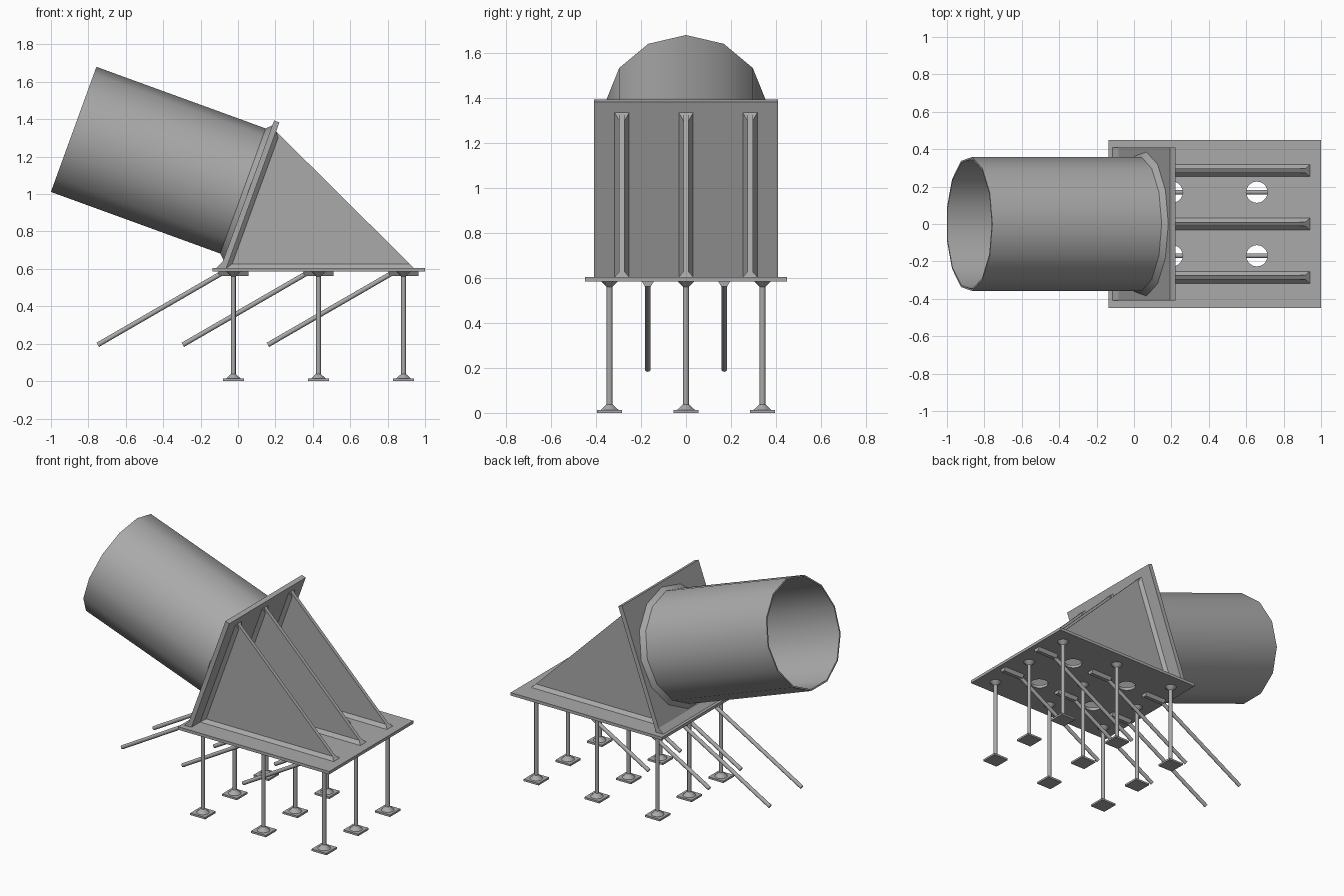
import bpy
import bmesh
from math import cos, sin, pi, radians
from mathutils import Vector

cube = bpy.data.objects.get("Cube")
if cube:
    bpy.data.objects.remove(cube, do_unlink=True)

steel = bpy.data.materials.new("grey_steel")
steel.use_nodes = True
GREY = (0.40, 0.40, 0.40, 1)
steel.diffuse_color = GREY
steel.node_tree.nodes["Principled BSDF"].inputs["Base Color"].default_value = GREY

X, Y, Z = Vector((1, 0, 0)), Vector((0, 1, 0)), Vector((0, 0, 1))
parts = []


def loft(name, rings, loop=False):
    """Skin matching rings of points; cap the ends, or close back to the first ring."""
    bm = bmesh.new()
    rows = [[bm.verts.new(p) for p in ring] for ring in rings]
    pairs = list(zip(rows, rows[1:])) + ([(rows[-1], rows[0])] if loop else [])
    for a, b in pairs:
        for i in range(len(a)):
            j = (i + 1) % len(a)
            bm.faces.new((a[i], a[j], b[j], b[i]))
    if not loop:
        bm.faces.new(rows[0])
        bm.faces.new(rows[-1])
    bmesh.ops.recalc_face_normals(bm, faces=bm.faces)
    mesh = bpy.data.meshes.new(name)
    bm.to_mesh(mesh)
    bm.free()
    mesh.materials.append(steel)
    obj = bpy.data.objects.new(name, mesh)
    bpy.context.collection.objects.link(obj)
    parts.append(obj)
    return obj


def circle(center, u, v, r, n):
    return [center + r * (cos(2 * pi * i / n) * u + sin(2 * pi * i / n) * v)
            for i in range(n)]


def rect(origin, u, v, u0, u1, half):
    return [origin + u * a + v * b
            for a, b in ((u0, -half), (u1, -half), (u1, half), (u0, half))]


def extrude_y(name, profile, y, half):
    return loft(name, [[Vector((x, y + s * half, z)) for x, z in profile] for s in (-1, 1)])


PLATE_LOW, PLATE_TOP = 0.585, 0.605
TILT = radians(20)
UP = Vector((sin(TILT), 0, cos(TILT)))        # up along the flange
OUT = Vector((cos(TILT), 0, -sin(TILT)))      # flange normal, towards the ribs
CORNER = Vector((-0.062, 0, PLATE_TOP))       # flange face meets base plate

# Base plate with four round holes
plate = loft("base_plate", [rect(Z * z, X, Y, -0.135, 1.0, 0.45)
                            for z in (PLATE_LOW, PLATE_TOP)])
for x in (0.204, 0.657):
    for y in (-0.17, 0.17):
        c = Vector((x, y, 0))
        cutter = loft("hole_cutter", [circle(c + Z * z, X, Y, 0.057, 20) for z in (0.5, 0.7)])
        cutter.hide_render = True
        parts.remove(cutter)
        mod = plate.modifiers.new("hole", "BOOLEAN")
        mod.operation = "DIFFERENCE"
        mod.solver = "EXACT"
        mod.object = cutter
        bpy.context.view_layer.objects.active = plate
        bpy.ops.object.modifier_apply(modifier=mod.name)
        bpy.data.objects.remove(cutter, do_unlink=True)

# Tilted flange and the weld along its foot
loft("flange", [rect(CORNER + OUT * t, UP, Y, -0.012, 0.828, 0.41) for t in (-0.03, 0)])
extrude_y("flange_weld", [(-0.115, PLATE_TOP), (-0.08, PLATE_TOP), (-0.08, 0.64)], 0, 0.41)

# Open tube and its weld ring
mouth = Vector((-0.8805, 0, 1.341))
seat = mouth + OUT * 0.991
R = 0.361
loft("tube", [circle(c, UP, Y, r, 13) for c, r in
              ((mouth, R), (seat, R), (seat, R - 0.01), (mouth, R - 0.01))], loop=True)
loft("tube_weld", [circle(c, UP, Y, r, 13) for c, r in
                   ((seat - OUT * 0.028, R), (seat, R + 0.027),
                    (seat, R - 0.005), (seat - OUT * 0.028, R - 0.005))], loop=True)

# Triangular ribs with welds along both seams
for y in (-0.285, 0, 0.285):
    extrude_y("rib", [(-0.062, PLATE_TOP), (0.94, PLATE_TOP), (0.204, 1.335)], y, 0.012)
    foot = Vector((0, y, PLATE_TOP))
    loft("rib_base_weld", [rect(foot, X, Y, -0.06, 0.94, 0.032),
                           rect(foot + Z * 0.022, X, Y, -0.05, 0.918, 0.012)])
    side = CORNER + Y * y
    loft("rib_flange_weld", [rect(side, UP, Y, 0, 0.777, 0.032),
                             rect(side + OUT * 0.022, UP, Y, 0, 0.748, 0.012)])

for x in (-0.025, 0.43, 0.885):
    # Legs on square feet, flared at both ends
    for y in (-0.34, 0, 0.34):
        c = Vector((x, y, 0))
        loft("foot", [rect(c + Z * z, X, Y, -0.056, 0.056, 0.056) for z in (0, 0.013)])
        loft("leg", [circle(c + Z * z, X, Y, r, 12) for z, r in
                     ((0.013, 0.04), (0.038, 0.013), (0.56, 0.013), (PLATE_LOW, 0.038))])
    # Slanted anchor rods with welded mounts
    for y in (-0.17, 0.17):
        c = Vector((x, y, 0))
        tip = c + Vector((-0.725, 0, 0.194))
        along = Vector((cos(pi / 6), 0, sin(pi / 6)))
        across = Vector((-sin(pi / 6), 0, cos(pi / 6)))
        loft("anchor_rod", [circle(tip + along * t, across, Y, 0.013, 12) for t in (0, 0.757)])
        loft("rod_mount", [rect(c + Z * 0.562, X, Y, -0.076, 0.08, 0.013),
                           rect(c + Z * PLATE_LOW, X, Y, -0.08, 0.08, 0.027)])

# Smooth the round parts, keep real edges sharp
bpy.ops.object.select_all(action="DESELECT")
for obj in parts:
    obj.select_set(True)
bpy.context.view_layer.objects.active = plate
bpy.ops.object.shade_smooth_by_angle(angle=radians(35))
